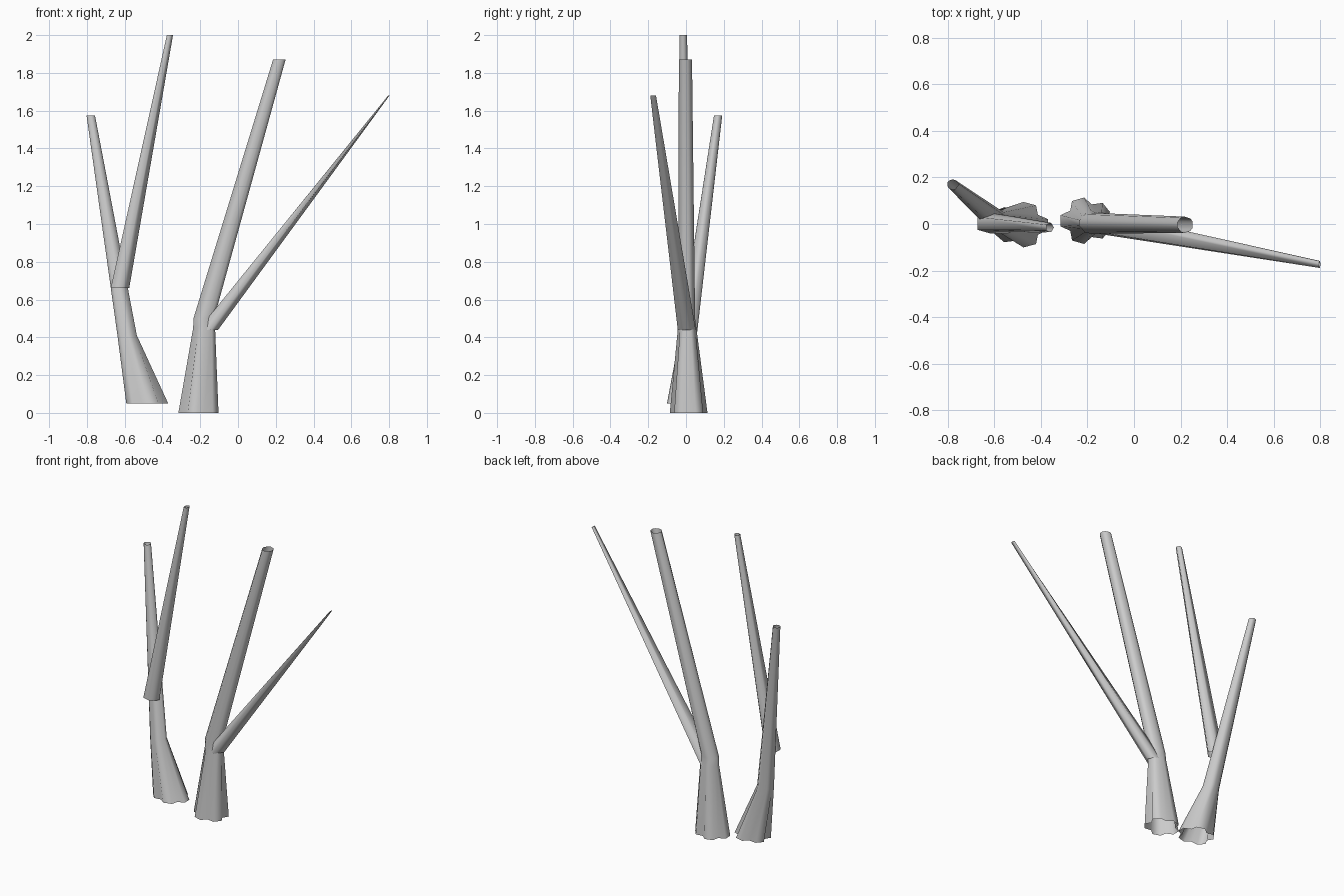
import bpy, bmesh
from math import cos, sin, radians, pi

if "Cube" in bpy.data.objects:
    bpy.data.objects.remove(bpy.data.objects["Cube"])

def ring_points(center, rx, ry, phase, flare):
    """Level five-sided ring, three points per side; flare adds root lobes."""
    cx, cy, cz = center
    pts = []
    for i in range(5):
        for off in (-14, 14, 36):
            edge = cos(pi / 5) / cos(radians(36 - abs(off)))
            lobe = 0.74 if off == 36 else 1.0
            r = lobe if flare else edge
            a = radians(phase + 72 * i + off)
            pts.append((cx + rx * r * cos(a), cy + ry * r * sin(a), cz))
    return pts

def pentagon(center, rx, ry, phase):
    cx, cy, cz = center
    return [(cx + rx * cos(radians(phase + 72 * i)),
             cy + ry * sin(radians(phase + 72 * i)), cz) for i in range(5)]

def tube(name, rings):
    """Open tube through a list of equally sized rings."""
    bm = bmesh.new()
    loops = [[bm.verts.new(p) for p in r] for r in rings]
    for a, b in zip(loops, loops[1:]):
        n = len(a)
        for i in range(n):
            j = (i + 1) % n
            bm.faces.new((a[i], a[j], b[j], b[i]))
    me = bpy.data.meshes.new(name)
    bm.to_mesh(me)
    bm.free()
    for p in me.polygons:
        p.use_smooth = True
    ob = bpy.data.objects.new(name, me)
    bpy.context.collection.objects.link(ob)
    return ob

# Right tree: lobed root flare, trunk and main limb
tube("right_trunk", [
    ring_points((-0.207, 0.014, 0.0), 0.112, 0.1, 180, True),
    ring_points((-0.178, 0.006, 0.45), 0.07, 0.056, 180, False),
    ring_points((-0.18, 0.003, 0.50), 0.066, 0.052, 180, False),
    ring_points((0.22, -0.003, 1.872), 0.04, 0.04, 180, False)])

# Right tree: slender side limb ending in a flat tip
tube("right_branch", [
    pentagon((-0.163, 0.004, 0.44), 0.058, 0.05, 0),
    pentagon((0.798, -0.174, 1.68), 0.004, 0.016, 0)])

# Left tree: lobed root flare, bent trunk and main limb
tube("left_trunk", [
    ring_points((-0.483, -0.003, 0.05), 0.117, 0.098, 0, True),
    ring_points((-0.588, 0.012, 0.41), 0.062, 0.052, 0, False),
    ring_points((-0.78, 0.17, 1.575), 0.027, 0.025, 0, False)])

# Left tree: upright limb set against the trunk, open at its foot
tube("left_branch", [
    pentagon((-0.63, 0.003, 0.66), 0.054, 0.047, 0),
    pentagon((-0.362, -0.015, 2.0), 0.018, 0.021, 0)])
